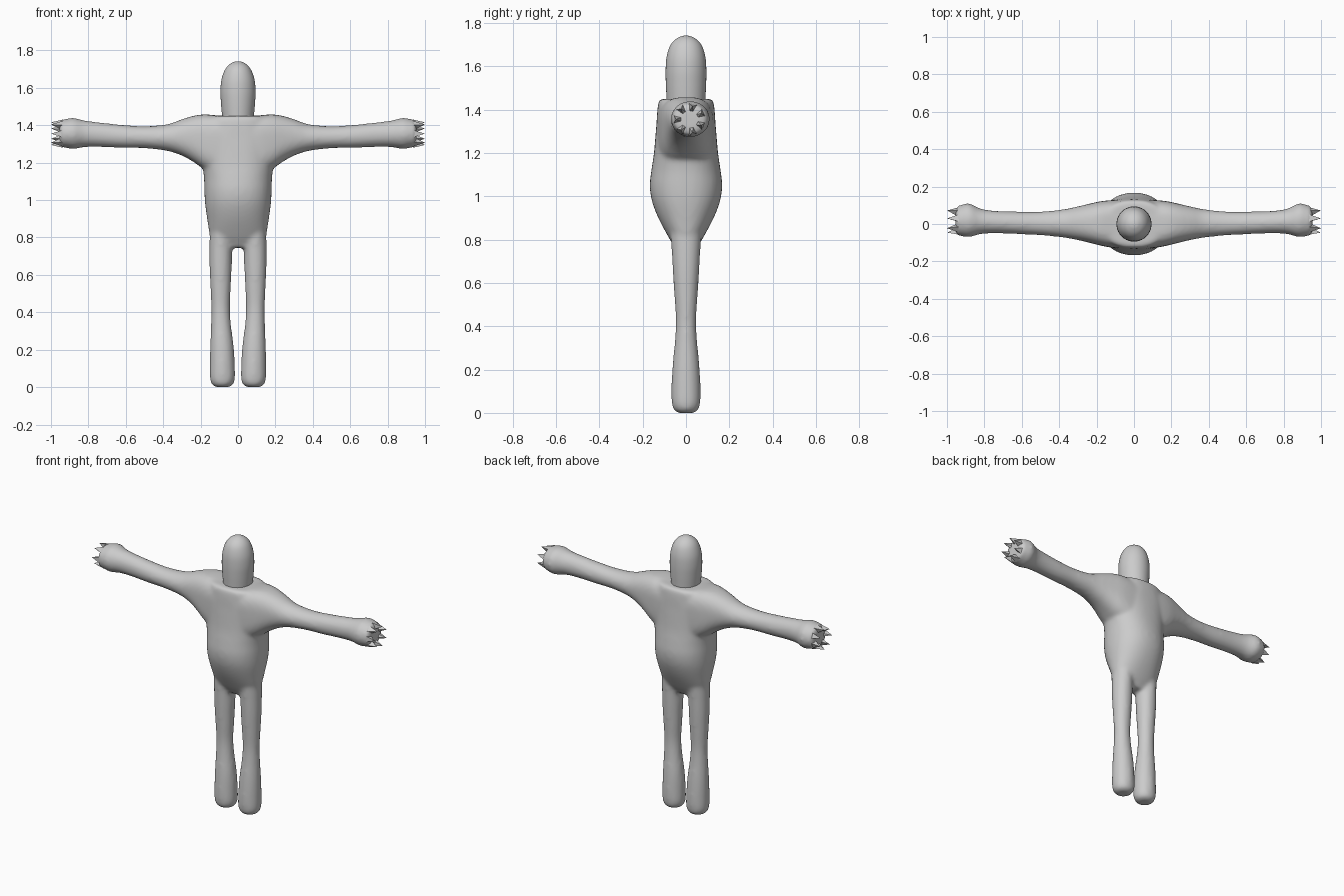
import bpy, bmesh, math
from mathutils import Vector

if "Cube" in bpy.data.objects:
    bpy.data.objects.remove(bpy.data.objects["Cube"])

grey = bpy.data.materials.new("plain grey")
grey.diffuse_color = (0.6, 0.6, 0.6, 1)
grey.use_nodes = True
grey.node_tree.nodes["Principled BSDF"].inputs["Base Color"].default_value = grey.diffuse_color
SIDES = 40


def power(v, p):
    return math.copysign(abs(v) ** (2 / p), v)


def smooth_rows(rows, steps=5):
    """Catmull-Rom interpolation between cross-sections."""
    out = []
    for i in range(len(rows) - 1):
        a, b = rows[max(i - 1, 0)], rows[i]
        c, d = rows[i + 1], rows[min(i + 2, len(rows) - 1)]
        for s in range(steps):
            t = s / steps
            out.append([0.5 * (2*q + (r - p)*t + (2*p - 5*q + 4*r - w)*t*t
                               + (3*q - p - 3*r + w)*t**3)
                        for p, q, r, w in zip(a, b, c, d)])
    return out + [list(rows[-1])]


def loft(bm, rows, axis):
    """Rows: position along axis, centre u, v, half size u, v, squareness."""
    rings = []
    for pos, cu, cv, hu, hv, sq in smooth_rows(rows):
        ring = []
        for k in range(SIDES):
            a = 2 * math.pi * k / SIDES
            u, v = cu + hu * power(math.cos(a), sq), cv + hv * power(math.sin(a), sq)
            ring.append(bm.verts.new((u, v, pos) if axis == "z" else (pos, u, v)))
        rings.append(ring)
    for r0, r1 in zip(rings, rings[1:]):
        for k in range(SIDES):
            j = (k + 1) % SIDES
            bm.faces.new((r0[k], r0[j], r1[j], r1[k]))
    bm.faces.new(rings[0][::-1])
    bm.faces.new(rings[-1])


def finish(bm, name):
    bmesh.ops.recalc_face_normals(bm, faces=bm.faces)
    me = bpy.data.meshes.new(name)
    bm.to_mesh(bm and me)
    bm.free()
    me.materials.append(grey)
    ob = bpy.data.objects.new(name, me)
    bpy.context.collection.objects.link(ob)
    return ob


# body: torso, arms and legs fused into one skin
bm = bmesh.new()
loft(bm, [(0.745, 0, 0, .09, .04, 2), (0.77, 0, 0, .125, .055, 2),
          (0.81, 0, 0, .15, .08, 2.2), (0.90, 0, 0, .165, .128, 2.2),
          (0.98, 0, 0, .176, .158, 2.2), (1.05, 0, 0, .18, .167, 2.2),
          (1.12, 0, 0, .182, .16, 2.2), (1.20, 0, 0, .19, .148, 2.3),
          (1.32, 0, 0, .19, .138, 2.5), (1.42, 0, 0, .17, .13, 2.5),
          (1.45, 0, 0, .15, .12, 2.5)], "z")
# arm sections: x, y centre, z top, z bottom, half depth, squareness
arm = [(0, 0, 1.45, 1.12, .132, 3.5), (.10, 0, 1.452, 1.13, .129, 3.5),
       (.18, .003, 1.458, 1.165, .118, 3), (.24, .004, 1.45, 1.205, .104, 2.6),
       (.30, .004, 1.432, 1.238, .09, 2.3), (.38, .003, 1.405, 1.263, .075, 2),
       (.50, .003, 1.395, 1.277, .063, 2), (.62, .006, 1.402, 1.279, .06, 2),
       (.74, .01, 1.415, 1.284, .06, 2), (.82, .014, 1.425, 1.283, .068, 2),
       (.88, .02, 1.44, 1.273, .09, 2), (.92, .019, 1.433, 1.28, .084, 2),
       (.945, .017, 1.427, 1.283, .077, 2), (.955, .016, 1.405, 1.305, .055, 2)]
for s in (1, -1):
    loft(bm, [(s*x, cy, (t + b)/2, hy, (t - b)/2, sq)
              for x, cy, t, b, hy, sq in arm], "x")
    loft(bm, [(0, s*.083, 0, .035, .035, 2), (.008, s*.083, 0, .052, .052, 2),
              (.04, s*.083, 0, .066, .065, 2.1), (.12, s*.084, 0, .067, .067, 2),
              (.22, s*.086, 0, .063, .062, 2), (.34, s*.091, 0, .053, .051, 2),
              (.43, s*.093, 0, .05, .047, 2), (.54, s*.093, 0, .055, .054, 2),
              (.65, s*.093, 0, .06, .061, 2), (.76, s*.092, 0, .061, .067, 2),
              (.88, s*.088, 0, .062, .075, 2)], "z")
body = finish(bm, "body")
rm = body.modifiers.new("fuse", "REMESH")
rm.mode, rm.voxel_size, rm.use_smooth_shade = "VOXEL", 0.011, True
sm = body.modifiers.new("soften", "SMOOTH")
sm.factor, sm.iterations = 0.5, 9

# head: rounded capsule set into the shoulders
bm = bmesh.new()
loft(bm, [(1.42, 0, 0, .082, .088, 2), (1.46, 0, 0, .086, .09, 2),
          (1.52, 0, 0, .091, .093, 2), (1.58, 0, 0, .094, .094, 2),
          (1.64, 0, 0, .089, .09, 2), (1.69, 0, 0, .073, .076, 2),
          (1.72, 0, 0, .052, .054, 2), (1.737, 0, 0, .026, .026, 2),
          (1.742, 0, 0, .005, .005, 2)], "z")
head = finish(bm, "head")
head.data.shade_smooth()

# claws: pointed fingers in a ring on each hand
for s, side in ((1, "left"), (-1, "right")):
    bm = bmesh.new()
    for k in range(7):
        a = 2 * math.pi * (k + 0.5) / 7
        d = Vector((0, math.cos(a), math.sin(a)))
        t = Vector((0, -d.z, d.y))
        c = Vector((s * .935, .016, 1.355))
        tip = bm.verts.new(c + d * .062 + Vector((s * .064, 0, 0)))
        base = [bm.verts.new(c + d * r + t * w)
                for r, w in ((.073, -.02), (.073, .02), (.03, .012), (.03, -.012))]
        for i in range(4):
            bm.faces.new((base[i], base[(i + 1) % 4], tip))
        bm.faces.new(base[::-1])
    finish(bm, side + "_claws")
